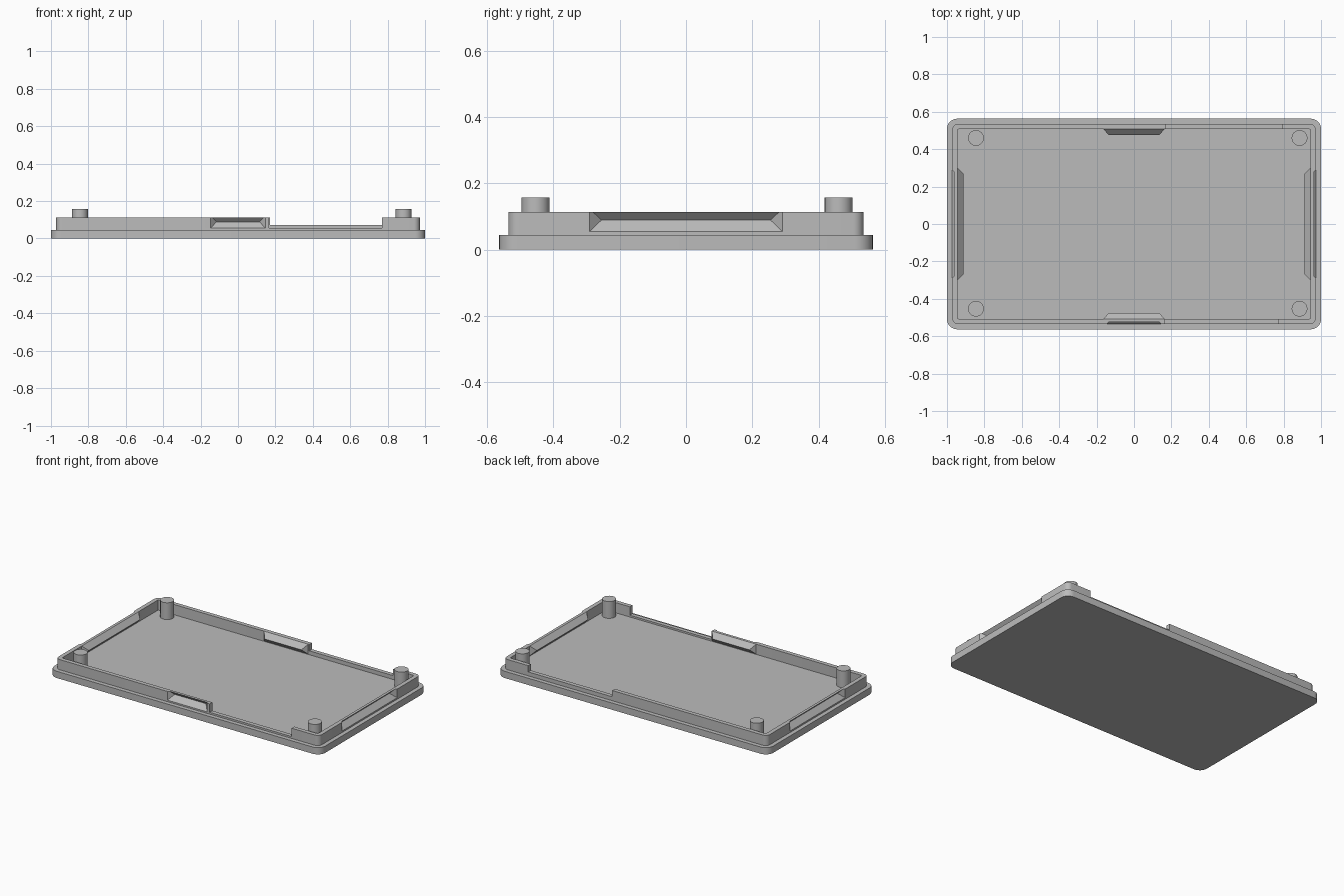
import bpy, bmesh, math
from mathutils import Matrix, Vector

if "Cube" in bpy.data.objects:
    bpy.data.objects.remove(bpy.data.objects["Cube"])

FLOOR, RIM_TOP = 0.045, 0.113
WX, WY, WALL = 0.972, 0.535, 0.028   # rim outer half sizes and thickness

grey = bpy.data.materials.new("light_grey")
grey.diffuse_color = (0.5, 0.5, 0.5, 1)
grey.use_nodes = True
grey.node_tree.nodes["Principled BSDF"].inputs["Base Color"].default_value = grey.diffuse_color


def add_object(name, bm):
    bmesh.ops.recalc_face_normals(bm, faces=bm.faces)
    mesh = bpy.data.meshes.new(name)
    bm.to_mesh(mesh)
    bm.free()
    ob = bpy.data.objects.new(name, mesh)
    ob.data.materials.append(grey)
    bpy.context.collection.objects.link(ob)
    return ob


def rounded_slab(name, hx, hy, r, z0, z1, seg=8):
    bm = bmesh.new()
    verts = []
    for i, (sx, sy) in enumerate(((1, 1), (-1, 1), (-1, -1), (1, -1))):
        for k in range(seg + 1):
            a = math.pi / 2 * (i + k / seg)
            verts.append(bm.verts.new((sx * (hx - r) + r * math.cos(a),
                                       sy * (hy - r) + r * math.sin(a), z0)))
    face = bm.faces.new(verts)
    top = bmesh.ops.extrude_face_region(bm, geom=[face])["geom"]
    bmesh.ops.translate(bm, vec=(0, 0, z1 - z0),
                        verts=[v for v in top if isinstance(v, bmesh.types.BMVert)])
    return add_object(name, bm)


def box(name, x0, x1, y0, y1, z0, z1):
    bm = bmesh.new()
    bmesh.ops.create_cube(bm, size=1)
    for v in bm.verts:
        v.co = Vector(((x0 + x1) / 2 + v.co.x * (x1 - x0),
                       (y0 + y1) / 2 + v.co.y * (y1 - y0),
                       (z0 + z1) / 2 + v.co.z * (z1 - z0)))
    return add_object(name, bm)


def ridge(name, half, half_tip, z0, z1, depth, back, dist, angle):
    """Hipped wedge pointing inward (+y) from a wall at y = -dist, turned about z."""
    bm = bmesh.new()
    for s in (-1, 1):
        for z in (z0, z1):
            bm.verts.new((s * half, -dist - back, z))
            bm.verts.new((s * half, -dist, z))
        bm.verts.new((s * half_tip, -dist + depth, (z0 + z1) / 2))
    bmesh.ops.convex_hull(bm, input=bm.verts)
    bm.transform(Matrix.Rotation(angle, 4, 'Z'))
    return add_object(name, bm)


def combine(target, tool, operation):
    mod = target.modifiers.new("cut", 'BOOLEAN')
    mod.operation, mod.solver, mod.object = operation, 'EXACT', tool
    bpy.context.view_layer.objects.active = target
    bpy.ops.object.modifier_apply(modifier=mod.name)
    bpy.data.objects.remove(tool)


def smooth(ob):
    bpy.ops.object.select_all(action='DESELECT')
    ob.select_set(True)
    bpy.context.view_layer.objects.active = ob
    bpy.ops.object.shade_smooth_by_angle(angle=math.radians(25))


# Base plate
smooth(rounded_slab("base_plate", 1.0, 0.563, 0.055, 0, FLOOR))

# Rim wall, hollowed
rim = rounded_slab("rim_wall", WX, WY, 0.032, FLOOR, RIM_TOP)
combine(rim, rounded_slab("hollow", WX - WALL, WY - WALL, 0.006, 0, 0.3, 3), 'DIFFERENCE')

# Lowered stretches in the front and back walls
combine(rim, box("front_notch", 0.165, 0.77, -0.6, -0.45, 0.057, 0.3), 'DIFFERENCE')
combine(rim, box("back_notch", 0.17, 0.79, 0.45, 0.6, 0.071, 0.3), 'DIFFERENCE')

# Snap clips: inner bulge with a V groove on the outside, one per side
for i in range(4):
    dist, bulge, groove = ((WY, (0.163, 0.135), (0.147, 0.115)),
                           (WX, (0.30, 0.27), (0.29, 0.255)))[i % 2]
    turn = i * math.pi / 2
    combine(rim, ridge("bulge", *bulge, 0.047, RIM_TOP, 0.032, 0.012,
                       dist - WALL, turn), 'UNION')
    combine(rim, ridge("groove", *groove, 0.055, 0.123, 0.033, 0.03,
                       dist, turn), 'DIFFERENCE')
smooth(rim)

# Corner posts
for x, xn in ((-0.845, "left"), (0.885, "right")):
    for y, yn in ((-0.453, "front"), (0.46, "back")):
        bm = bmesh.new()
        bmesh.ops.create_cone(bm, cap_ends=True, segments=32, radius1=0.042,
                              radius2=0.042, depth=0.157 - FLOOR)
        bmesh.ops.translate(bm, vec=(x, y, (0.157 + FLOOR) / 2), verts=bm.verts)
        smooth(add_object(f"{yn}_{xn}_post", bm))
